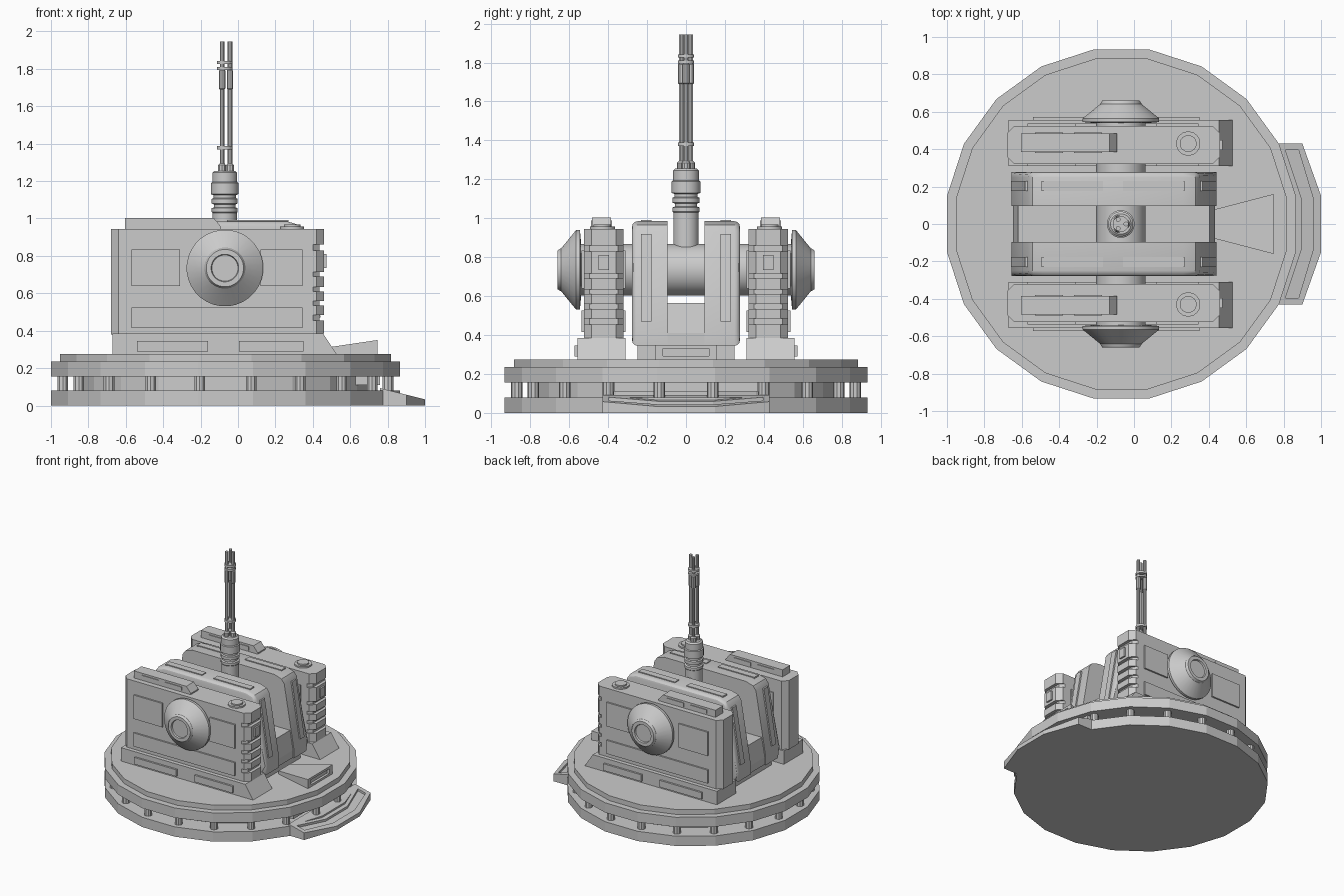
import bpy, bmesh, math
from mathutils import Vector

if "Cube" in bpy.data.objects:
    bpy.data.objects.remove(bpy.data.objects["Cube"])

CX = -0.067          # turret axis
BX = -0.1075         # middle of the gun housing along x


def finish(name, bm, mirror=False, smooth=None):
    bmesh.ops.recalc_face_normals(bm, faces=bm.faces)
    me = bpy.data.meshes.new(name)
    bm.to_mesh(me)
    bm.free()
    ob = bpy.data.objects.new(name, me)
    bpy.context.collection.objects.link(ob)
    if smooth:
        me.shade_smooth()
        me.set_sharp_from_angle(angle=math.radians(smooth))
    if mirror:
        m = ob.modifiers.new("mirror", 'MIRROR')
        m.use_axis = (False, True, False)
        m.use_mirror_merge = False
    return ob


def add_prism(bm, pts, axis, lo, hi):
    # lo / hi may be numbers or functions of the first profile coordinate
    def place(p, h):
        h = h(p[0]) if callable(h) else h
        return bm.verts.new((p[0], h, p[1]) if axis == 'y' else (p[0], p[1], h))
    a = [place(p, lo) for p in pts]
    b = [place(p, hi) for p in pts]
    bm.faces.new(a)
    bm.faces.new(b)
    for i in range(len(pts)):
        j = (i + 1) % len(pts)
        bm.faces.new((a[i], a[j], b[j], b[i]))


def prism(name, pts, axis, lo, hi, mirror=False):
    bm = bmesh.new()
    add_prism(bm, pts, axis, lo, hi)
    return finish(name, bm, mirror)


def boxes(name, items, mirror=False):
    bm = bmesh.new()
    for x0, x1, y0, y1, z0, z1 in items:
        add_prism(bm, [(x0, y0), (x1, y0), (x1, y1), (x0, y1)], 'z', z0, z1)
    return finish(name, bm, mirror)


def add_lathe(bm, prof, origin, axis, n):
    rings = []
    for r, h in prof:
        ring = []
        for k in range(n):
            t = (k + .5) * 2 * math.pi / n
            u, v = r * math.cos(t), r * math.sin(t)
            p = (u, v, h) if axis == 'z' else (u, h, v)
            ring.append(bm.verts.new(Vector(origin) + Vector(p)))
        rings.append(ring)
    for a, b in zip(rings, rings[1:]):
        for k in range(n):
            j = (k + 1) % n
            bm.faces.new((a[k], a[j], b[j], b[k]))
    bm.faces.new(rings[0])
    bm.faces.new(rings[-1])


def lathe(name, prof, origin, axis='z', n=24, mirror=False, smooth=35):
    bm = bmesh.new()
    add_lathe(bm, prof, origin, axis, n)
    return finish(name, bm, mirror, smooth)


def cut(ob, cutter):
    cutter.hide_render = True
    cutter.hide_set(True)
    m = ob.modifiers.new("cut", 'BOOLEAN')
    m.operation = 'DIFFERENCE'
    m.solver = 'EXACT'
    m.object = cutter


# --- round base: two twenty-sided discs on a core with posts between
lathe("base_lower_disc", [(.945, 0), (.945, .08)], (CX, 0, 0), n=20, smooth=None)
lathe("base_core", [(.79, .07), (.79, .165)], (CX, 0, 0), n=20, smooth=None)
lathe("base_upper_disc", [(.945, .155), (.945, .235), (.895, .235), (.895, .275)],
      (CX, 0, 0), n=20, smooth=None)
bm = bmesh.new()
for k in range(20):
    t = (k + .5) * math.pi / 10
    add_lathe(bm, [(.03, .075), (.03, .16)],
              (CX + .88 * math.cos(t), .88 * math.sin(t), 0), 'z', 10)
finish("base_posts", bm, smooth=35)
boxes("base_front_block", [(.55, .76, -.37, .37, .11, .16)])

# --- front step with sloped top and recessed channel
slope = lambda x: .088 - .055 * (x - .78) / .22
lip = prism("front_step", [(.76, -.43), (.9, -.43), (1, -.15), (1, .15), (.9, .43), (.76, .43)],
            'z', 0, slope)
cut(lip, prism("front_step_cutter",
               [(.81, -.395), (.88, -.395), (.957, -.14), (.957, .14), (.88, .395), (.81, .395),
                (.895, .14), (.895, -.14)], 'z', lambda x: slope(x) - .018, .2))

# --- wedge in front of the housing
wedge = prism("front_wedge", [(.42, -.075), (.745, -.16), (.745, .16), (.42, .075)],
              'z', .27, lambda x: .302 + .048 * (x - .42) / .325)
cut(wedge, boxes("wedge_cutter", [(.725, .8, -.118, .118, .292, .332)]))

# --- side pods (modelled at +y, mirrored)
prism("pod_feet", [(-.67, .27), (.53, .27), (.455, .385), (-.67, .385)], 'y', .31, .557, True)
boxes("pod_foot_panels", [(-.54, -.16, .55, .572, .29, .345),
                          (.005, .35, .55, .572, .29, .345)], True)
c = .04
prism("pods", [(-.68, .32 + c), (-.68 + c, .32), (.40, .32), (.435, .32 + .03), (.435, .525 - .03),
               (.40, .525), (-.68 + c, .525), (-.68, .525 - c)], 'z', .38, .945, True)
bm = bmesh.new()
for z0, z1 in [(.385, .455), (.485, .535), (.56, .61), (.635, .69), (.715, .83), (.86, .945)]:
    add_prism(bm, [(.39, .32), (.42, .32), (.46, .36), (.46, .485), (.42, .525), (.39, .525)],
              'z', z0, z1)
finish("pod_front_ribs", bm, True)
boxes("pod_front_latch", [(.45, .473, .395, .45, .735, .81)], True)
boxes("pod_side_panels", [(x0, x1, y0, y0 + .02, z0, z1)
                          for x0, x1, z0, z1 in [(-.57, -.31, .64, .835), (.12, .345, .64, .835),
                                                 (-.57, .345, .415, .525)]
                          for y0 in (.31, .518)], True)
prism("pod_top_boxes", [(-.605, .94), (-.09, .94), (-.09, .955), (-.13, 1.003), (-.605, 1.003)],
      'y', .385, .483, True)
boxes("pod_top_box_panels", [(x, x + .15, y, y + .012, .957, .988)
                             for x in (-.53, -.32) for y in (.379, .477)], True)
lathe("pod_top_caps", [(.065, .94), (.065, .957), (.045, .957), (.045, .968)],
      (.29, .43, 0), n=20, mirror=True)

# --- axle and conical side hubs
lathe("axle", [(.133, -.56), (.133, .56)], (-.07, 0, .735), 'y', 32)
lathe("hub_cones", [(.15, .54), (.205, .545), (.205, .565), (.11, .642), (.11, .645), (.1, .66),
                    (.074, .66), (.07, .648)], (-.07, 0, .735), 'y', 32, True)

# --- central gun housing: two tapered slabs with rounded outer edges
half = [(.5475, .345), (.5475, .42), (.46, .93), (.435, .965), (.37, .985)]
prof = [(BX + x, z) for x, z in half] + [(BX - x, z) for x, z in reversed(half)]
bm = bmesh.new()
add_prism(bm, prof, 'y', .095, .277)
rim = [e for e in bm.edges if all(v.co.y > .2 for v in e.verts)]
bmesh.ops.bevel(bm, geom=rim, offset=.028, segments=3, profile=.5, affect='EDGES')
finish("housing_slabs", bm, True, 30)
half = [(.54, .35), (.54, .41), (.512, .565)]
prism("housing_floor", [(BX + x, z) for x, z in half] + [(BX - x, z) for x, z in reversed(half)],
      'y', -.1, .1)
boxes("housing_plinth", [(-.6, .39, -.25, .25, .27, .35)])
boxes("housing_top_panels", [(-.495, -.165, .177, .23, .97, .992),
                             (-.06, .27, .177, .23, .97, .992)], True)
bm = bmesh.new()
for s in (1, -1):
    add_prism(bm, [(BX + s * x, z) for x, z in [(.52, .47), (.549, .47), (.474, .92), (.445, .92)]],
              'y', .177, .23)
finish("housing_end_panels", bm, True)

# --- gun: stepped breech, three barrels, clamps
lathe("gun_breech", [(.066, .63), (.066, 1.03), (.07, 1.035), (.07, 1.055), (.058, 1.06),
                     (.058, 1.075), (.07, 1.08), (.07, 1.105), (.06, 1.11), (.06, 1.125),
                     (.074, 1.13), (.074, 1.19), (.067, 1.195), (.067, 1.245), (.055, 1.255)],
      (CX - .004, 0, 0), n=24)
bm = bmesh.new()
for k in range(3):
    t = k * 2 * math.pi / 3
    o = (CX - .004 + .028 * math.cos(t), .028 * math.sin(t), 0)
    add_lathe(bm, [(.022, 1.24), (.022, 1.285), (.013, 1.295), (.013, 1.69), (.018, 1.695),
                   (.018, 1.79), (.013, 1.795), (.013, 1.945)], o, 'z', 10)
finish("gun_barrels", bm, smooth=35)
bm = bmesh.new()
for z0, z1 in [(1.37, 1.388), (1.795, 1.81), (1.825, 1.842)]:
    add_lathe(bm, [(.043, z0), (.043, z1)], (CX - .004, 0, 0), 'z', 16)
finish("barrel_clamps", bm, smooth=35)
